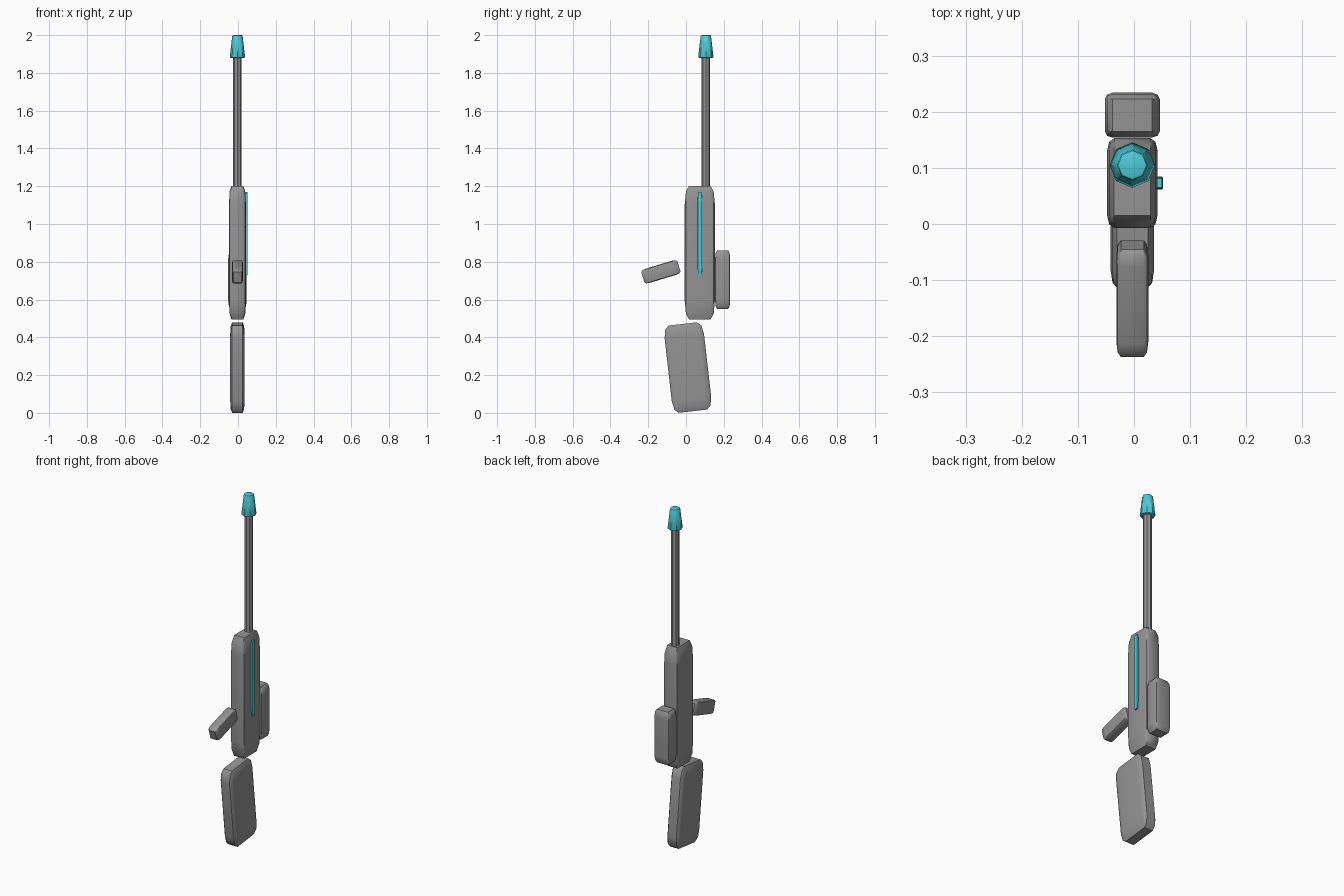
import bpy, bmesh
from math import radians, pi
from mathutils import Matrix

cube = bpy.data.objects.get("Cube")
if cube:
    bpy.data.objects.remove(cube, do_unlink=True)

AXIS_X = -0.003      # shared centre line of the body parts
BARREL_Y = 0.105


def make_material(name, color):
    mat = bpy.data.materials.new(name)
    mat.use_nodes = True
    mat.diffuse_color = color
    mat.node_tree.nodes["Principled BSDF"].inputs["Base Color"].default_value = color
    return mat


grey = make_material("gunmetal grey", (0.30, 0.295, 0.30, 1))
teal = make_material("teal", (0.075, 0.60, 0.68, 1))


def finish(name, bm, mat, location, tilt=0):
    mesh = bpy.data.meshes.new(name)
    bm.to_mesh(mesh)
    bm.free()
    mesh.materials.append(mat)
    obj = bpy.data.objects.new(name, mesh)
    bpy.context.collection.objects.link(obj)
    obj.location = location
    obj.rotation_euler.x = radians(tilt)
    bpy.ops.object.select_all(action="DESELECT")
    obj.select_set(True)
    bpy.context.view_layer.objects.active = obj
    bpy.ops.object.shade_smooth_by_angle(angle=radians(40))
    return obj


def soft_box(name, mat, size, location, tilt=0, bevel=0.14):
    """Bevelled unit cube stretched to size, so the bevel stretches with it."""
    bm = bmesh.new()
    bmesh.ops.create_cube(bm, size=1)
    bmesh.ops.bevel(bm, geom=bm.edges[:], offset=bevel, segments=2,
                    profile=0.5, affect="EDGES")
    bmesh.ops.scale(bm, vec=size, verts=bm.verts)
    return finish(name, bm, mat, location, tilt)


def tube(name, mat, r_low, r_high, z_low, z_high, bevel=0):
    """Eight-sided upright cylinder or cone on the barrel axis."""
    bm = bmesh.new()
    bmesh.ops.create_cone(bm, cap_ends=True, segments=8, radius1=r_low,
                          radius2=r_high, depth=z_high - z_low,
                          matrix=Matrix.Rotation(pi / 2, 4, "Z"))
    if bevel:
        rims = [e for e in bm.edges
                if abs(e.verts[0].co.z - e.verts[1].co.z) < 1e-5]
        bmesh.ops.bevel(bm, geom=rims, offset=bevel, segments=2,
                        profile=0.5, affect="EDGES")
    return finish(name, bm, mat, (AXIS_X, BARREL_Y, (z_low + z_high) / 2))


# Main body, butt, grip and side block
soft_box("receiver", grey, (0.09, 0.16, 0.705), (AXIS_X, 0.073, 0.848))
soft_box("stock", grey, (0.077, 0.21, 0.465), (AXIS_X, 0.01, 0.240), tilt=6.5)
soft_box("grip", grey, (0.057, 0.2, 0.078), (AXIS_X, -0.133, 0.747), tilt=17)
soft_box("rear_block", grey, (0.098, 0.08, 0.31), (AXIS_X, 0.194, 0.705))

# Glowing strip along the left face
soft_box("side_strip", teal, (0.012, 0.023, 0.44), (0.0455, 0.073, 0.95))

# Barrel with a tapered tip
tube("barrel", grey, 0.0225, 0.0225, 1.17, 1.90)
tube("muzzle", teal, 0.041, 0.027, 1.88, 2.0, bevel=0.005)
